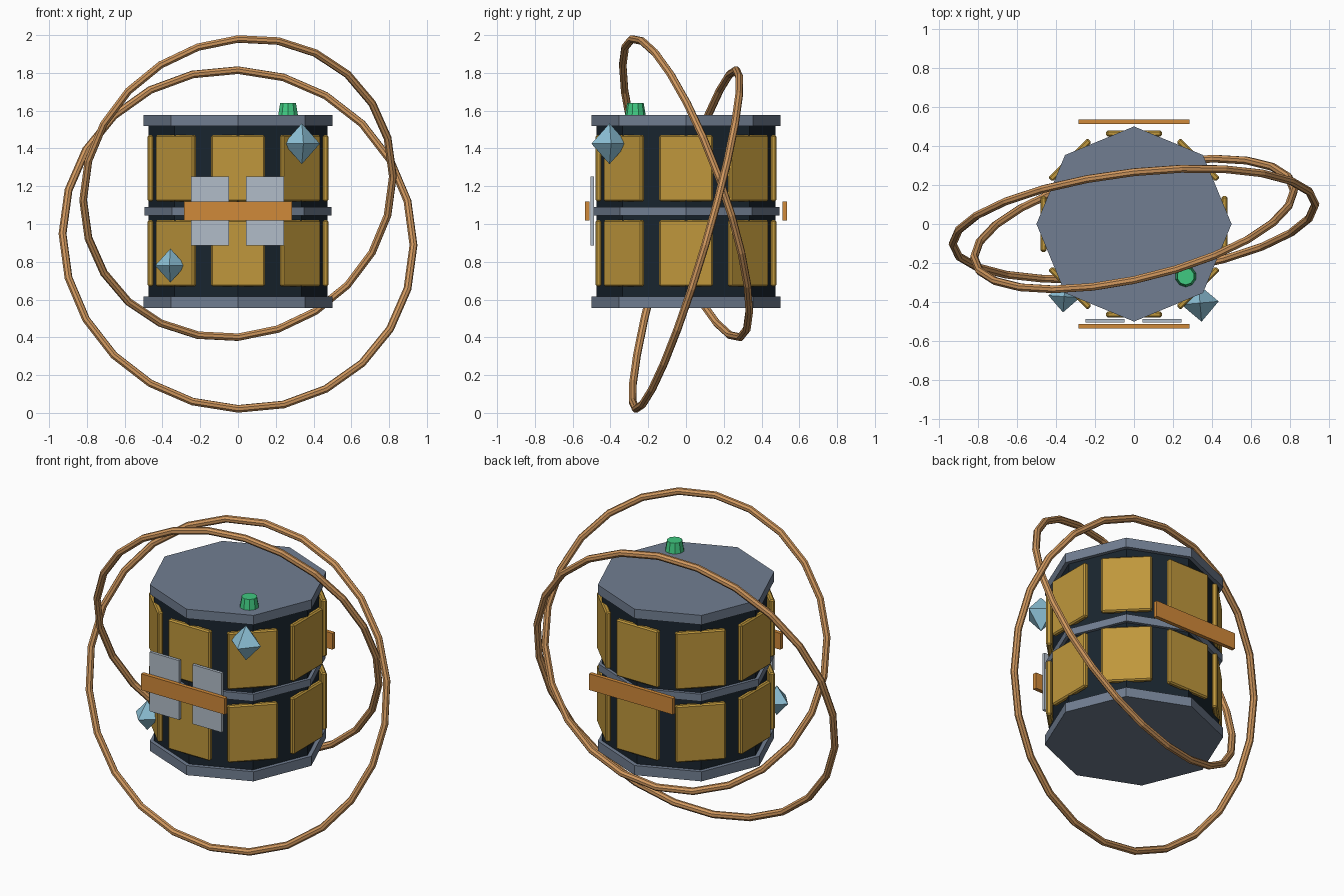
import bpy, bmesh, math
from mathutils import Matrix, Vector

if "Cube" in bpy.data.objects:
    bpy.data.objects.remove(bpy.data.objects["Cube"], do_unlink=True)


def material(name, r, g, b):
    """Flat material from display colour values in 0-255."""
    col = [(c / 255) ** 2.2 for c in (r, g, b)] + [1]
    m = bpy.data.materials.new(name)
    m.use_nodes = True
    m.diffuse_color = col
    m.node_tree.nodes["Principled BSDF"].inputs["Base Color"].default_value = col
    return m


SLATE = material("slate_metal", 112, 125, 144)
DARK = material("dark_core", 31, 41, 50)
GOLD = material("gold_panel", 190, 150, 62)
COPPER = material("copper_ring", 207, 150, 94)
ORANGE = material("orange_bar", 207, 136, 60)
GREY = material("pale_grey_plate", 176, 187, 199)
BLUE = material("ice_blue_crystal", 140, 192, 214)
GREEN = material("green_button", 66, 200, 128)


def finish(name, bm, mat, matrix=Matrix()):
    bmesh.ops.recalc_face_normals(bm, faces=bm.faces)
    mesh = bpy.data.meshes.new(name)
    bm.to_mesh(mesh)
    bm.free()
    mesh.materials.append(mat)
    ob = bpy.data.objects.new(name, mesh)
    ob.matrix_world = matrix
    bpy.context.collection.objects.link(ob)
    return ob


def prism(name, mat, sides, r1, r2, z1, z2, x=0, y=0):
    bm = bmesh.new()
    bmesh.ops.create_cone(bm, cap_ends=True, segments=sides,
                          radius1=r1, radius2=r2, depth=z2 - z1)
    return finish(name, bm, mat, Matrix.Translation((x, y, (z1 + z2) / 2)))


def box(name, mat, size, centre, turn=0, bevel=0):
    bm = bmesh.new()
    bmesh.ops.create_cube(bm, size=1, matrix=Matrix.Diagonal((*size, 1)))
    if bevel:
        bmesh.ops.bevel(bm, geom=bm.edges[:], offset=bevel, segments=1, affect='EDGES')
    return finish(name, bm, mat, Matrix.Rotation(turn, 4, 'Z') @ Matrix.Translation(centre))


def crystal(name, centre, radius, height, turn):
    # Four-sided double pyramid
    bm = bmesh.new()
    ring = [bm.verts.new((radius * math.cos(a), radius * math.sin(a), 0))
            for a in (math.radians(turn + 90 * i) for i in range(4))]
    for z in (height, -height):
        tip = bm.verts.new((0, 0, z))
        for i in range(4):
            bm.faces.new((ring[i], ring[(i + 1) % 4], tip))
    finish(name, bm, BLUE, Matrix.Translation(centre))


def hoop(name, radius, z, tilt, swing, thick=0.021, segs=24, sides=8):
    # Thin circle of wire, swung about the vertical and then tipped
    bm = bmesh.new()
    loops = []
    for i in range(segs):
        a = math.tau * i / segs
        out = Vector((math.cos(a), 0, math.sin(a)))
        loop = []
        for j in range(sides):
            b = math.tau * j / sides
            loop.append(bm.verts.new(out * (radius + thick * math.cos(b))
                                     + Vector((0, thick * math.sin(b), 0))))
        loops.append(loop)
    for i in range(segs):
        p, q = loops[i], loops[(i + 1) % segs]
        for j in range(sides):
            k = (j + 1) % sides
            bm.faces.new((p[j], p[k], q[k], q[j]))
    finish(name, bm, COPPER, Matrix.Translation((0, 0, z))
           @ Matrix.Rotation(math.radians(tilt), 4, 'X')
           @ Matrix.Rotation(math.radians(swing), 4, 'Z'))


# Eight-sided drum
prism("core", DARK, 8, 0.475, 0.475, 0.6, 1.54)
prism("bottom_rim", SLATE, 8, 0.5, 0.5, 0.556, 0.615)
prism("top_rim", SLATE, 8, 0.5, 0.5, 1.52, 1.578)
prism("middle_band", SLATE, 8, 0.495, 0.495, 1.045, 1.09)

# Two rows of wall panels, one on each corner of the drum
for row, z in (("lower", 0.845), ("upper", 1.295)):
    for i in range(8):
        box(f"{row}_panel_{i + 1}", GOLD, (0.032, 0.285, 0.35),
            (0.464, 0, z), math.radians(45 * i), 0.008)

# Front plates and the crossbars
for side, x in (("right", -0.148), ("left", 0.143)):
    box(f"{side}_plate", GREY, (0.2, 0.018, 0.365), (x, -0.497, 1.068))
for end, y in (("front", -0.524), ("back", 0.524)):
    box(f"{end}_bar", ORANGE, (0.57, 0.024, 0.1), (0, y, 1.068))

# Button on the lid
prism("button", GREEN, 10, 0.055, 0.044, 1.575, 1.64, 0.265, -0.268)

# Crystals
crystal("upper_crystal", (0.338, -0.405, 1.425), 0.096, 0.108, 5)
crystal("lower_crystal", (-0.358, -0.372, 0.78), 0.081, 0.09, -4)

# Orbiting hoops
hoop("upper_hoop", 0.84, 1.19, 20, 12.6)
hoop("lower_hoop", 0.935, 0.918, -16.5, 6.5)
